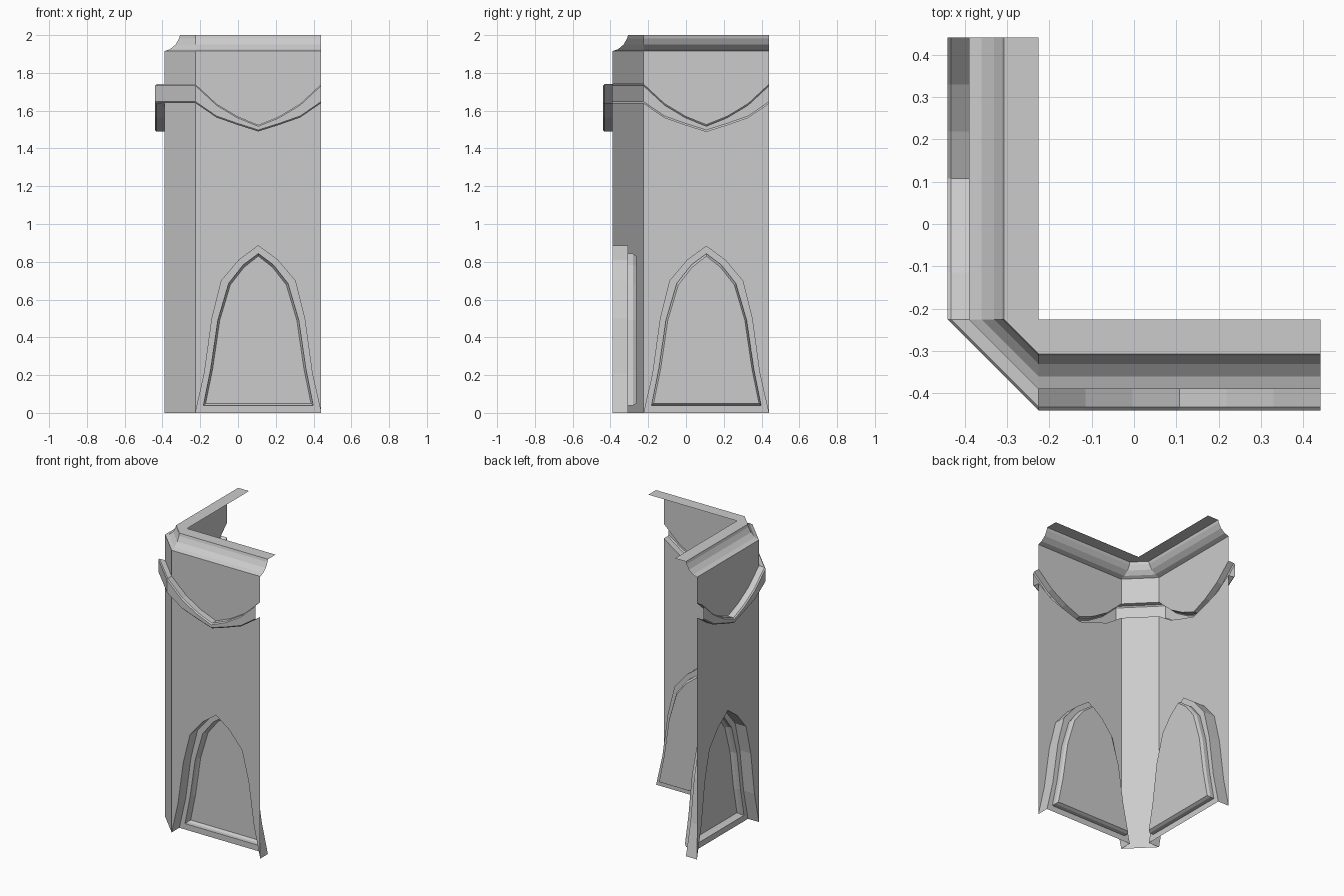
import bpy

if "Cube" in bpy.data.objects:
    bpy.data.objects.remove(bpy.data.objects["Cube"])

A, B = -0.225, 0.44          # wall run from chamfer corner to open end
MID = (A + B) / 2
W = 0.39                     # wall face distance from centre

# swag curves across each wall (station, lower z, upper z)
half = [(1.64, 1.74), (1.564, 1.637), (1.525, 1.57), (1.49, 1.525)]
swag = half + half[-2::-1]
US = [A + (B - A) * i / 6 for i in range(7)]


def build(name, faces):
    me = bpy.data.meshes.new(name)
    verts, index, polys = [], {}, []
    for f in faces:
        ids = []
        for p in f:
            k = tuple(round(c, 5) for c in p)
            if k not in index:
                index[k] = len(verts)
                verts.append(k)
            ids.append(index[k])
        polys.append(ids)
    me.from_pydata(verts, [], polys)
    me.update()
    ob = bpy.data.objects.new(name, me)
    bpy.context.collection.objects.link(ob)
    return ob


def strips(rows, closed=False):
    out = []
    for r, s in zip(rows, rows[1:]):
        n = len(r)
        for i in range(n if closed else n - 1):
            j = (i + 1) % n
            out.append([r[i], r[j], s[j], s[i]])
    return out


def both(faces):
    # add the matching faces on the left wall (swap x and y)
    return faces + [[(y, x, z) for x, y, z in reversed(f)] for f in faces]


def path(d, zs):
    # L-shaped path with chamfered corner; zs = heights along one wall
    us = US if len(zs) == 7 else [A, B]
    front = [(u, -d, z) for u, z in zip(us, zs)]
    return [(y, x, z) for x, y, z in reversed(front)] + front


# pointed arch outlines: (half width, z), right base up to apex
def arch(pts, d):
    return ([(MID + w, -d, z) for w, z in pts] +
            [(MID - w, -d, z) for w, z in pts[-2::-1]])


OUT = [((B - A) / 2, 0), (.285, .21), (.245, .5), (.195, .7), (.102, .81), (0, .885)]
IN1 = [(.29, .04), (.252, .23), (.214, .49), (.157, .685), (.08, .783), (0, .843)]
IN2 = [(.279, .05), (.242, .23), (.204, .49), (.148, .678), (.074, .772), (0, .83)]
low = [s[0] for s in swag]
top = [s[1] for s in swag]

# lower wall: arched cut-out below, swag curve above
lower = arch(OUT, W)[::-1] + [(u, -W, z) for u, z in zip(US[::-1], low)]
corner = [(-W, A, 0), (A, -W, 0), (A, -W, 1.64), (-W, A, 1.64)]
build("lower_wall", both([lower]) + [corner])

# upper wall between swag band and cornice
upper = [(u, -W, z) for u, z in zip(US, top)] + [(B, -W, 1.915), (A, -W, 1.915)]
corner = [(-W, A, 1.74), (A, -W, 1.74), (A, -W, 1.915), (-W, A, 1.915)]
build("upper_wall", both([upper]) + [corner])

# swag band with small bevelled edges
rows = [path(W, low), path(.432, low), path(.44, [z + .008 for z in low]),
        path(.44, [z - .008 for z in top]), path(.432, top), path(W, top)]
build("swag_band", strips(rows))

# coved cornice and flat top ledge
cove = [(W, 1.915), (.36, 1.925), (.33, 1.95), (.312, 1.982), (.307, 2), (-A, 2)]
build("cornice", strips([path(d, [z, z]) for d, z in cove]))

# recessed arch niches: reveal, frame, step and back panel
niche = strips([arch(OUT, W), arch(OUT, .308)])
niche += strips([arch(OUT, .308), arch(IN1, .308), arch(IN1, .28), arch(IN2, .263)], True)
niche.append(arch(IN2, .263))
build("arch_niches", both(niche))
